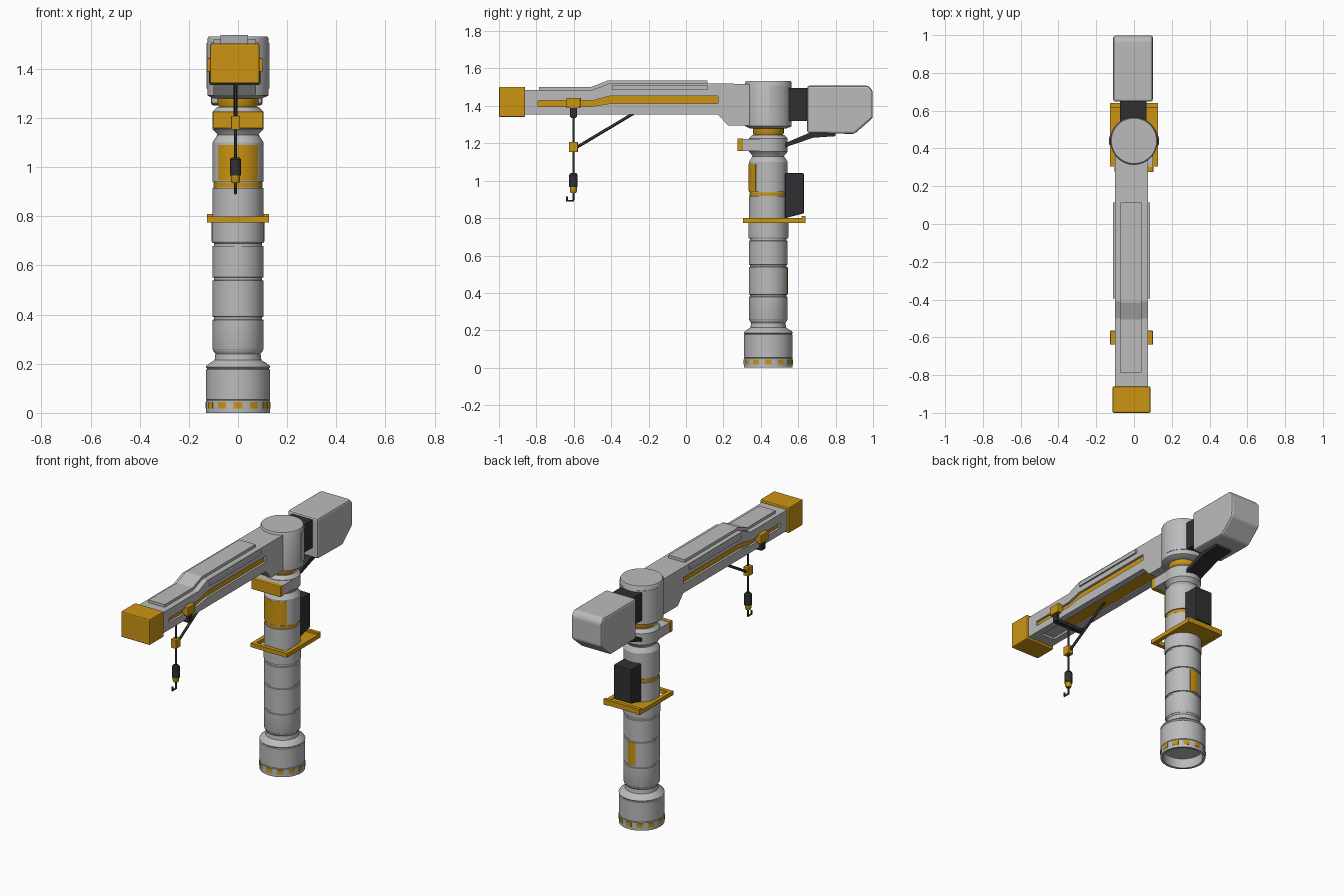
import bpy, bmesh
from math import sin, cos, pi, radians
from mathutils import Vector

cube = bpy.data.objects.get("Cube")
if cube:
    bpy.data.objects.remove(cube, do_unlink=True)


def material(name, rgb):
    m = bpy.data.materials.new(name)
    m.use_nodes = True
    m.diffuse_color = (*rgb, 1)
    m.node_tree.nodes["Principled BSDF"].inputs["Base Color"].default_value = (*rgb, 1)
    return m


GREY = material("light grey", (0.5, 0.5, 0.5))
YELLOW = material("amber yellow", (0.6, 0.3, 0.006))
DARK = material("charcoal", (0.03, 0.03, 0.032))

TOWER_Y = 0.44   # tower axis
BOOM_X = -0.013  # boom centre line


def finish(bm, name, mat, bevel=0, smooth=False):
    bmesh.ops.recalc_face_normals(bm, faces=bm.faces)
    me = bpy.data.meshes.new(name)
    bm.to_mesh(me)
    bm.free()
    ob = bpy.data.objects.new(name, me)
    bpy.context.collection.objects.link(ob)
    me.materials.append(mat)
    if bevel:
        mod = ob.modifiers.new("bevel", "BEVEL")
        mod.width, mod.segments, mod.limit_method = bevel, 2, "ANGLE"
    if smooth:
        bpy.ops.object.select_all(action="DESELECT")
        ob.select_set(True)
        bpy.context.view_layer.objects.active = ob
        bpy.ops.object.shade_smooth_by_angle(angle=radians(30))
    return ob


def box(name, mat, x, y, z, bevel=0):
    """Box from (low, high) ranges."""
    return prism(name, mat, [(y[0], z[0]), (y[1], z[0]), (y[1], z[1]), (y[0], z[1])], x, bevel)


def prism(name, mat, outline, x, bevel=0):
    """Side outline of (y, z) points pulled across the x range."""
    bm = bmesh.new()
    face = bm.faces.new([bm.verts.new((x[0], y, z)) for y, z in outline])
    out = bmesh.ops.extrude_face_region(bm, geom=[face])
    verts = [v for v in out["geom"] if isinstance(v, bmesh.types.BMVert)]
    bmesh.ops.translate(bm, verts=verts, vec=(x[1] - x[0], 0, 0))
    return finish(bm, name, mat, bevel)


def lathe(name, mat, profile, center=(0, TOWER_Y), steps=48):
    """Turn an (r, z) profile about a vertical axis."""
    bm = bmesh.new()
    verts = [bm.verts.new((center[0] + r, center[1], z)) for r, z in profile]
    edges = [bm.edges.new(p) for p in zip(verts, verts[1:])]
    bmesh.ops.spin(bm, geom=verts + edges, cent=(*center, 0), axis=(0, 0, 1),
                   angle=2 * pi, steps=steps)
    bmesh.ops.remove_doubles(bm, verts=bm.verts, dist=0.0002)
    return finish(bm, name, mat, smooth=True)


def arc_plate(name, mat, mid, half, r, z, thick=0.004, steps=12):
    """Curved plate on the tower; angles in degrees, 0 is +x."""
    bm = bmesh.new()
    angles = [radians(mid - half + 2 * half * i / steps) for i in range(steps + 1)]
    ring = [(a, r) for a in angles] + [(a, r - thick) for a in reversed(angles)]
    face = bm.faces.new([bm.verts.new((q * cos(a), TOWER_Y + q * sin(a), z[0])) for a, q in ring])
    out = bmesh.ops.extrude_face_region(bm, geom=[face])
    verts = [v for v in out["geom"] if isinstance(v, bmesh.types.BMVert)]
    bmesh.ops.translate(bm, verts=verts, vec=(0, 0, z[1] - z[0]))
    return finish(bm, name, mat, smooth=True)


def rod(name, mat, points, radius):
    cu = bpy.data.curves.new(name, "CURVE")
    cu.dimensions, cu.bevel_depth, cu.bevel_resolution = "3D", radius, 2
    cu.use_fill_caps = True
    sp = cu.splines.new("POLY")
    sp.points.add(len(points) - 1)
    for p, co in zip(sp.points, points):
        p.co = (*co, 1)
    cu.materials.append(mat)
    ob = bpy.data.objects.new(name, cu)
    bpy.context.collection.objects.link(ob)
    return ob


def cut(target, cutter):
    mod = target.modifiers.new("cut", "BOOLEAN")
    mod.object, mod.operation, mod.solver = cutter, "DIFFERENCE", "EXACT"
    bpy.context.view_layer.objects.active = target
    bpy.ops.object.modifier_apply(modifier="cut")
    bpy.data.objects.remove(cutter, do_unlink=True)


# Base: open underneath, with a ring of marker tiles
lathe("base", GREY, [(0, 0.06), (0.115, 0.06), (0.115, 0), (0.13, 0), (0.13, 0.05),
                     (0.127, 0.052), (0.13, 0.055), (0.13, 0.177), (0.125, 0.18), (0.131, 0.187),
                     (0.126, 0.195), (0.095, 0.215), (0.092, 0.24), (0.104, 0.26), (0, 0.26)])
for i in range(12):
    arc_plate("base_marker", YELLOW, i * 30, 8, 0.1325, (0.018, 0.044), 0.006, 3)

# Tower column with panel grooves
column = [(0, 0.25), (0.1, 0.25), (0.104, 0.262)]
for z in (0.385, 0.545, 0.685):
    column += [(0.104, z - 0.007), (0.098, z - 0.005), (0.098, z + 0.005), (0.104, z + 0.007)]
column += [(0.107, 0.697), (0.107, 0.775), (0.104, 0.78), (0.104, 0.915), (0.097, 0.915),
           (0.097, 0.94), (0.104, 0.94), (0.104, 1.1), (0.085, 1.13), (0, 1.13)]
lathe("tower_column", GREY, column)
lathe("tower_band", YELLOW, [(0.09, 0.918), (0.1, 0.918), (0.1, 0.937), (0.09, 0.937)])
arc_plate("front_panel", YELLOW, -90, 50, 0.1055, (0.945, 1.09))
arc_plate("front_panel_frame", GREY, -90, 56, 0.1045, (0.942, 1.095))
arc_plate("rear_panel", YELLOW, 90, 16, 0.1055, (0.395, 0.535))

# Service platform and cabinet
for s in (-1, 1):
    box("platform_side_bar", YELLOW, sorted((s * 0.1, s * 0.126)), (0.305, 0.64), (0.775, 0.8))
box("platform_front_bar", YELLOW, (-0.1, 0.1), (0.305, 0.33), (0.775, 0.8))
box("platform_deck", YELLOW, (-0.1, 0.1), (0.48, 0.64), (0.778, 0.797))
box("platform_rear_lip", YELLOW, (-0.126, 0.126), (0.618, 0.64), (0.79, 0.81))
prism("cabinet", DARK, [(0.53, 0.8), (0.63, 0.825), (0.63, 1.04), (0.53, 1.04)], (-0.06, 0.06), 0.004)

# Collar and slewing neck
lathe("collar", GREY, [(0, 1.12), (0.08, 1.12), (0.085, 1.135), (0.104, 1.155), (0.104, 1.225),
                       (0.085, 1.245), (0, 1.245)])
box("collar_bracket", GREY, (-0.1, 0.1), (0.3, TOWER_Y), (1.16, 1.223))
box("collar_plate", YELLOW, (-0.102, 0.102), (0.275, 0.305), (1.158, 1.226), 0.004)
lathe("slewing_neck", YELLOW, [(0, 1.24), (0.075, 1.24), (0.083, 1.255), (0.083, 1.29), (0, 1.29)])

# Rotating head
lathe("head", GREY, [(0, 1.28), (0.1, 1.28), (0.125, 1.292), (0.125, 1.522), (0.12, 1.532), (0, 1.532)])
for mid in (35, 145):
    arc_plate("head_side_panel", GREY, mid, 32, 0.1275, (1.32, 1.505))

# Counterweight, its link and strut
box("counterweight_link", DARK, (-0.074, 0.065), (0.5, 0.66), (1.32, 1.495))
prism("counterweight", GREY, [(0.648, 1.255), (0.9, 1.25), (0.998, 1.335), (0.998, 1.48),
                              (0.975, 1.508), (0.648, 1.508)], (-0.11, 0.1), 0.012)
prism("counterweight_strut", DARK, [(0.52, 1.175), (0.68, 1.23), (0.8, 1.238), (0.8, 1.256),
                                    (0.66, 1.256), (0.52, 1.197)], (-0.06, 0.05))

# Boom with a long slot in both sides and a channel beneath
x0, x1 = BOOM_X - 0.087, BOOM_X + 0.087
boom = prism("boom", GREY, [(-0.88, 1.355), (0.17, 1.355), (0.225, 1.295), (0.4, 1.295), (0.4, 1.518),
                            (-0.41, 1.52), (-0.5, 1.485), (-0.88, 1.485)], (x0, x1))
slot = [(-0.79, 1.398), (-0.5, 1.398), (-0.41, 1.412), (0.17, 1.412), (0.17, 1.452),
        (-0.41, 1.452), (-0.5, 1.428), (-0.79, 1.428)]
cut(boom, prism("slot_cutter", GREY, slot, (x0 - 0.05, x1 + 0.05)))
cut(boom, box("channel_cutter", GREY, (BOOM_X - 0.045, BOOM_X + 0.045), (-0.79, 0.15), (1.34, 1.368)))
prism("boom_slot_core", YELLOW, slot, (x0 + 0.014, x1 - 0.014))
box("boom_channel_floor", YELLOW, (BOOM_X - 0.045, BOOM_X + 0.045), (-0.62, 0.15), (1.362, 1.37))
prism("boom_top_plate", GREY, [(-0.785, 1.48), (-0.5, 1.48), (-0.41, 1.515), (0.115, 1.515), (0.115, 1.537),
                               (-0.415, 1.537), (-0.505, 1.502), (-0.785, 1.502)], (-0.072, 0.04))
for s in (-1, 1):
    edge = BOOM_X + s * 0.08, BOOM_X + s * 0.097
    box("boom_side_rail", GREY, sorted(edge), (-0.395, 0.115), (1.484, 1.508))
box("boom_tip", YELLOW, (-0.113, 0.087), (-1, -0.86), (1.34, 1.502), 0.007)

# Trolley running in the slots
TY = -0.602
for s in (-1, 1):
    side = BOOM_X + s * 0.07, BOOM_X + s * 0.113
    box("trolley_block", YELLOW, sorted(side), (TY - 0.037, TY + 0.037), (1.388, 1.443), 0.003)
    foot = BOOM_X + s * 0.088, BOOM_X + s * 0.105
    box("trolley_foot", DARK, sorted(foot), (TY - 0.018, TY + 0.018), (1.34, 1.39))
box("trolley_crossbar", DARK, (BOOM_X - 0.1, BOOM_X + 0.1), (TY - 0.014, TY + 0.014), (1.335, 1.354))

# Hoist: cable, guide block, brace, weight and hook
HX = -0.01
rod("hoist_cable", DARK, [(HX, TY, 1.35), (HX, TY, 0.93)], 0.006)
box("cable_guide", YELLOW, (HX - 0.018, HX + 0.018), (TY - 0.024, TY + 0.024), (1.153, 1.208), 0.003)
rod("cable_brace", DARK, [(HX, TY, 1.168), (HX, -0.28, 1.36)], 0.008)
hook_at = (HX, TY)
lathe("hoist_weight", DARK, [(0, 0.965), (0.023, 0.965), (0.023, 1.03), (0.016, 1.04), (0, 1.04)], hook_at, 16)
lathe("hook_swivel", YELLOW, [(0, 0.935), (0.014, 0.935), (0.019, 0.945), (0.019, 0.967), (0, 0.967)], hook_at, 16)
rod("hook", DARK, [(HX, TY, 0.94), (HX, TY, 0.893), (HX, TY - 0.034, 0.893), (HX, TY - 0.034, 0.915)], 0.006)
